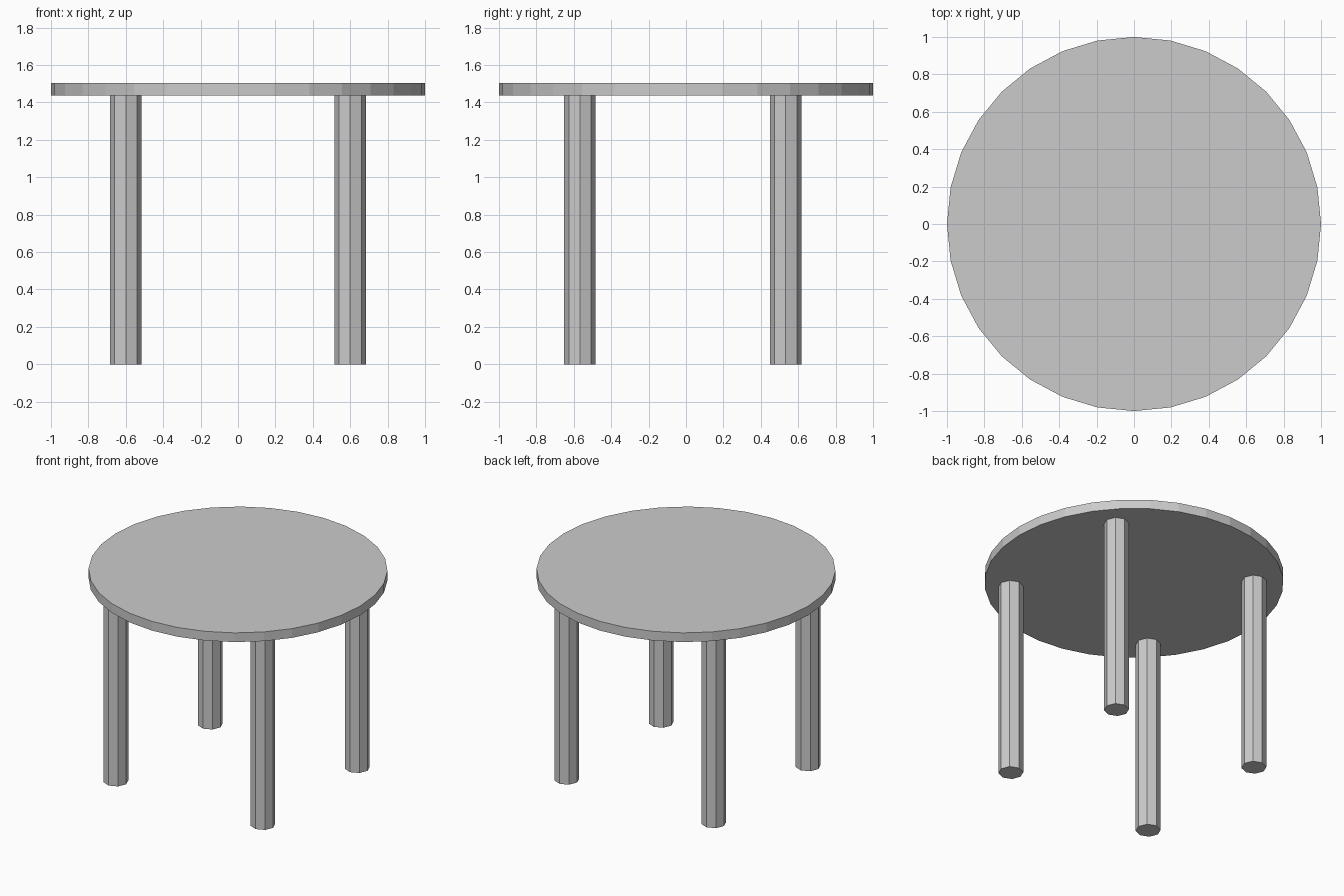
import bpy

if "Cube" in bpy.data.objects:
    bpy.data.objects.remove(bpy.data.objects["Cube"])


def cylinder(name, sides, radius, x, y, z0, z1):
    bpy.ops.mesh.primitive_cylinder_add(
        vertices=sides, radius=radius, depth=z1 - z0,
        location=(x, y, (z0 + z1) / 2))
    obj = bpy.context.object
    obj.name = name
    return obj


TOP_Z, UNDER_Z = 1.505, 1.437

# Round table top
cylinder("table_top", 32, 1.0, 0, 0, UNDER_Z, TOP_Z)

# Four octagonal legs, set slightly towards the front
for end, y in (("front", -0.567), ("back", 0.533)):
    for side, x in (("left", -0.6), ("right", 0.6)):
        cylinder(f"{end}_{side}_leg", 8, 0.084, x, y, 0, UNDER_Z)
